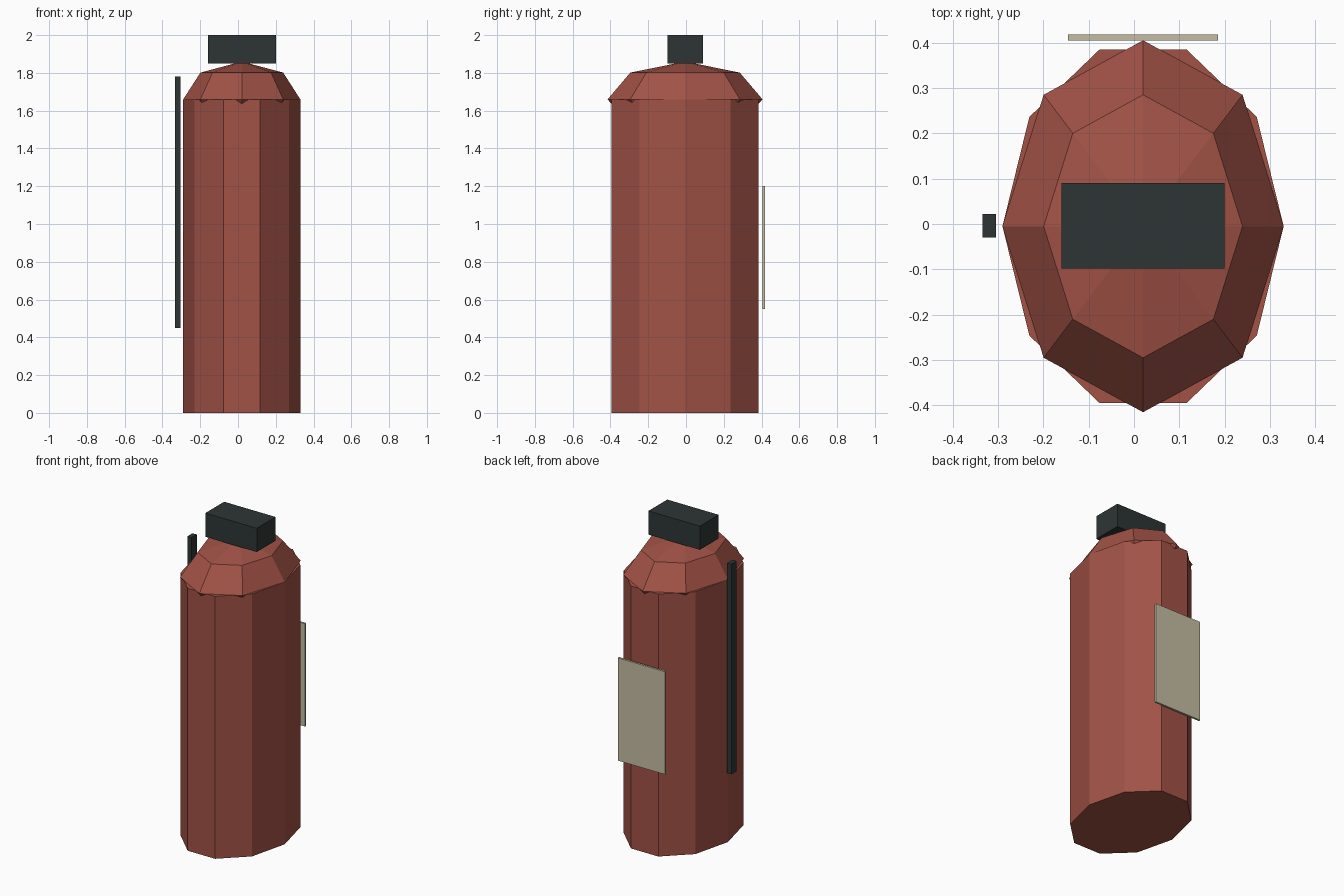
import bpy

if "Cube" in bpy.data.objects:
    bpy.data.objects.remove(bpy.data.objects["Cube"])

CX, CY = 0.02, -0.005      # axis of the cylinder
RX, RY = 0.31, 0.41        # oval radii
BODY_H = 1.66


def material(name, rgb):
    m = bpy.data.materials.new(name)
    m.diffuse_color = (*rgb, 1)
    m.use_nodes = True
    m.node_tree.nodes["Principled BSDF"].inputs["Base Color"].default_value = m.diffuse_color
    return m


red = material("red_paint", (0.36, 0.085, 0.062))
dark = material("dark_rubber", (0.026, 0.036, 0.035))
cream = material("cream_label", (0.56, 0.51, 0.36))


def finish(name, mat, scale):
    ob = bpy.context.object
    ob.name = name
    ob.scale = scale
    ob.data.materials.append(mat)
    bpy.ops.object.transform_apply(location=False, rotation=False, scale=True)
    return ob


def box(name, mat, x, y, z):
    """Box from (min, max) extents on each axis."""
    ext = (x, y, z)
    bpy.ops.mesh.primitive_cube_add(size=1, location=[(a + b) / 2 for a, b in ext])
    return finish(name, mat, [b - a for a, b in ext])


# Ten-sided oval body, with vertices on the x axis
bpy.ops.mesh.primitive_cylinder_add(vertices=20, radius=1, depth=1,
                                    location=(CX, CY, BODY_H / 2))
bpy.data.objects.remove(bpy.context.object)
bpy.ops.mesh.primitive_cylinder_add(vertices=10, radius=1, depth=1,
                                    location=(CX, CY, BODY_H / 2))
body = bpy.context.object
body.rotation_euler.z = 1.5707963
bpy.ops.object.transform_apply(location=False, rotation=True, scale=False)
finish("tank_body", red, (RX, RY, BODY_H))

# Low-poly flattened sphere forming the shoulder
bpy.ops.mesh.primitive_uv_sphere_add(segments=8, ring_count=4, radius=1,
                                     location=(CX, CY, BODY_H))
finish("shoulder_dome", red, (RX, RY, 0.2))

# Valve block, side hose and back label
box("valve_block", dark, (-0.16, 0.20), (-0.098, 0.09), (1.85, 2.0))
box("side_hose", dark, (-0.334, -0.304), (-0.03, 0.022), (0.45, 1.78))
box("back_label", cream, (-0.145, 0.185), (0.405, 0.418), (0.55, 1.2))
